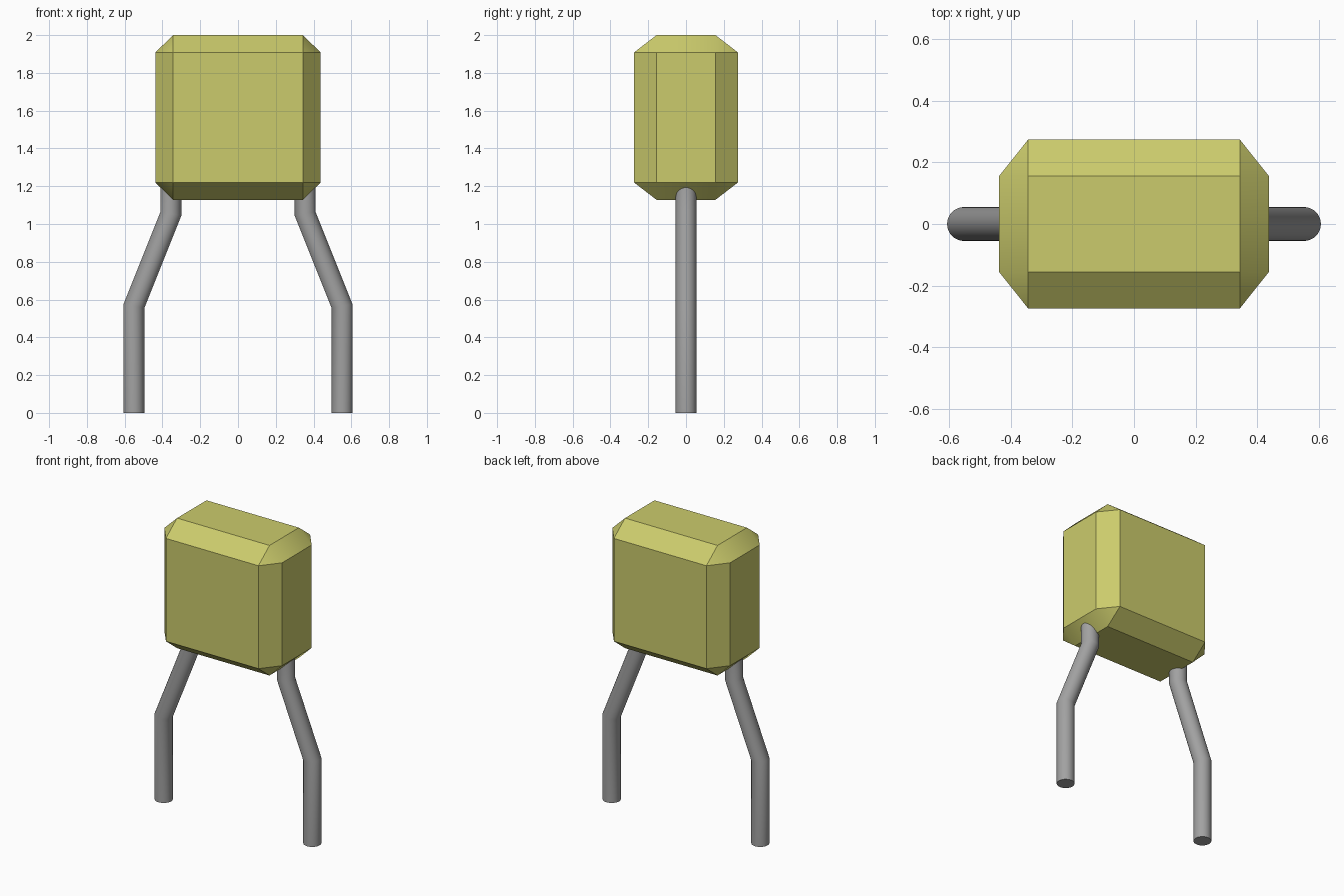
import bpy, bmesh
from math import cos, sin, tau, radians
from mathutils import Vector

cube = bpy.data.objects.get("Cube")
if cube:
    bpy.data.objects.remove(cube, do_unlink=True)


def material(name, colour):
    mat = bpy.data.materials.new(name)
    mat.use_nodes = True
    mat.diffuse_color = (*colour, 1)
    mat.node_tree.nodes["Principled BSDF"].inputs["Base Color"].default_value = (*colour, 1)
    return mat


def finish(bm, name, mat):
    bmesh.ops.recalc_face_normals(bm, faces=bm.faces)
    mesh = bpy.data.meshes.new(name)
    bm.to_mesh(mesh)
    bm.free()
    mesh.materials.append(mat)
    obj = bpy.data.objects.new(name, mesh)
    bpy.context.collection.objects.link(obj)
    bpy.ops.object.select_all(action="DESELECT")
    obj.select_set(True)
    bpy.context.view_layer.objects.active = obj
    bpy.ops.object.shade_smooth_by_angle(angle=radians(32))
    return obj


yellow = material("ochre_yellow", (0.60, 0.60, 0.15))
grey = material("lead_grey", (0.36, 0.36, 0.36))

# Body: box with chamfered edges and triangular corners
outer = Vector((0.437, 0.274, 0.436))
inner = Vector((0.343, 0.156, 0.345))
centre_z = 1.564
bm = bmesh.new()
for sx in (-1, 1):
    for sy in (-1, 1):
        for sz in (-1, 1):
            for p in ((outer.x, inner.y, inner.z),
                      (inner.x, outer.y, inner.z),
                      (inner.x, inner.y, outer.z)):
                bm.verts.new((sx * p[0], sy * p[1], centre_z + sz * p[2]))
bmesh.ops.convex_hull(bm, input=bm.verts)
bmesh.ops.dissolve_limit(bm, angle_limit=radians(1), verts=bm.verts, edges=bm.edges)
finish(bm, "body", yellow)

# Leads: round wires with two mitred bends, top ends hidden in the body
RADIUS, SIDES = 0.055, 32
TILT = 0.192
STATIONS = ((0.551, 0, 0), (0.551, 0.565, TILT), (0.355, 1.055, TILT), (0.355, 1.3, 0))
for name, side in (("left_lead", 1), ("right_lead", -1)):
    bm = bmesh.new()
    rings = []
    for x, z, tilt in STATIONS:
        ring = []
        for i in range(SIDES):
            dx, dy = RADIUS * cos(tau * i / SIDES), RADIUS * sin(tau * i / SIDES)
            ring.append(bm.verts.new((side * (x + dx), dy, z + tilt * dx)))
        rings.append(ring)
    for low, high in zip(rings, rings[1:]):
        for i in range(SIDES):
            j = (i + 1) % SIDES
            bm.faces.new((low[i], low[j], high[j], high[i]))
    bm.faces.new(rings[0])
    bm.faces.new(rings[-1])
    finish(bm, name, grey)
